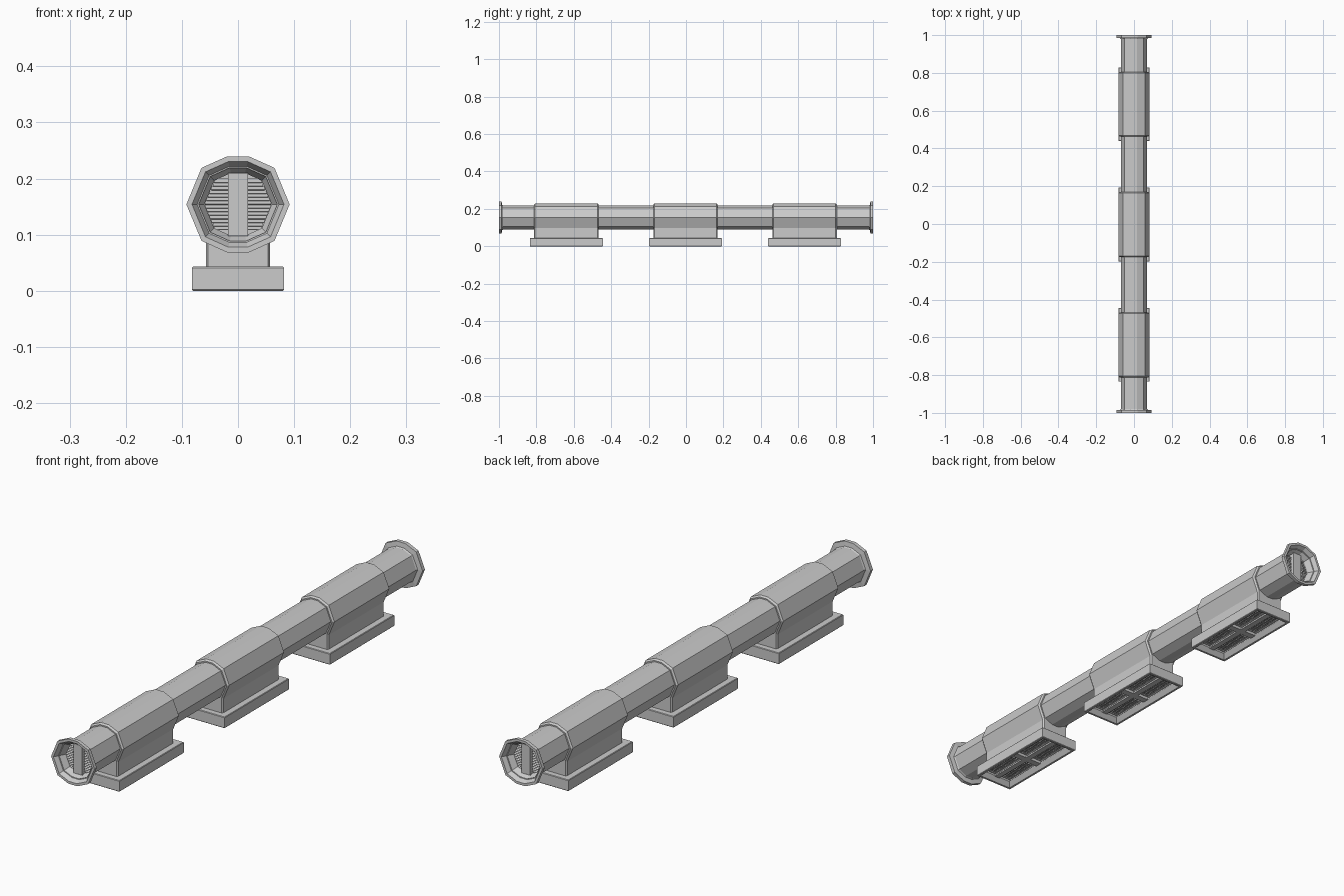
import bpy, bmesh, math
from mathutils import Matrix, Vector

if "Cube" in bpy.data.objects:
    bpy.data.objects.remove(bpy.data.objects["Cube"])

CZ = 0.154      # tube axis height
MID = -0.003    # middle housing position along y


def loft(name, rings):
    """Closed solid skinned through rings with equal point counts."""
    bm = bmesh.new()
    loops = [[bm.verts.new(p) for p in r] for r in rings]
    n = len(loops[0])
    for a, b in zip(loops, loops[1:]):
        for i in range(n):
            j = (i + 1) % n
            bm.faces.new((a[i], a[j], b[j], b[i]))
    bm.faces.new(loops[0])
    bm.faces.new(loops[-1])
    bmesh.ops.recalc_face_normals(bm, faces=bm.faces)
    return finish(name, bm)


def finish(name, bm):
    me = bpy.data.meshes.new(name)
    bm.to_mesh(me)
    bm.free()
    ob = bpy.data.objects.new(name, me)
    bpy.context.collection.objects.link(ob)
    return ob


def add_box(bm, centre, size, tilt=0.0, axis='X'):
    m = (Matrix.Translation(centre) @ Matrix.Rotation(tilt, 4, axis)
         @ Matrix.Diagonal(Vector(size).to_4d()))
    bmesh.ops.create_cube(bm, size=1, matrix=m)


# Octagon whose top and bottom points are cut flat
HALF = [(0.21, 0.93), (0.707, 0.707), (1, 0), (0.707, -0.707), (0.21, -0.93)]
SECTION = HALF + [(-x, z) for x, z in reversed(HALF)]


def tube_ring(y, r):
    return [(x * r, y, CZ + z * r) for x, z in SECTION]


def housing_ring(y, r):
    side = [(x * r, CZ + z * r) for x, z in HALF[:4]] + [(0.707 * r, 0.04)]
    pts = side + [(-x, z) for x, z in reversed(side)]
    return [(x, y, z) for x, z in pts]


def plate_ring(y0, hx, hy, z):
    return [(sx * hx, y0 + sy * hy, z)
            for sx, sy in ((-1, -1), (1, -1), (1, 1), (-1, 1))]


# Long tube with flanged, funnel-shaped mouths
mouth = [(0.935, 0.06), (0.96, 0.06), (1.0, 0.082), (1.0, 0.092),
         (0.986, 0.092), (0.983, 0.07)]
loft("tube", [tube_ring(-y, r) for y, r in mouth]
     + [tube_ring(y, r) for y, r in reversed(mouth)])

# Grilles inside the mouths: centre bar and slats either side
for label, s in (("front", -1), ("back", 1)):
    bm = bmesh.new()
    add_box(bm, (0, s * 0.952, CZ), (0.036, 0.034, 0.112))
    for i in range(14):
        dz = -0.042 + 0.084 * i / 13
        edge = 0.06 - 0.018 * abs(dz) / 0.0424
        for side in (-1, 1):
            add_box(bm, (side * (0.016 + edge) / 2, s * 0.952, CZ + dz),
                    (edge - 0.016, 0.012, 0.0015), s * math.radians(-35))
    finish(label + "_mouth_grille", bm)

# Three housings on hollow base plates with louvred undersides
for label, y0 in (("front", MID - 0.637), ("middle", MID), ("back", MID + 0.637)):
    loft(label + "_housing",
         [housing_ring(y0 + y, r) for y, r in
          ((-0.172, 0.075), (-0.166, 0.081), (0.166, 0.081), (0.172, 0.075))])
    loft(label + "_base",
         [plate_ring(y0, *p) for p in
          ((0.080, 0.193, 0.043), (0.082, 0.195, 0.041), (0.082, 0.195, 0.002),
           (0.080, 0.193, 0.0), (0.072, 0.185, 0.0), (0.060, 0.172, 0.018),
           (0.060, 0.172, 0.034))])
    bm = bmesh.new()
    add_box(bm, (0, y0, 0.025), (0.022, 0.346, 0.02))
    add_box(bm, (0, y0, 0.025), (0.122, 0.026, 0.02))
    for sx in (-1, 1):
        for sy in (-1, 1):
            for i in range(16):
                y = 0.02 + 0.146 * i / 15
                add_box(bm, (sx * 0.0355, y0 + sy * y, 0.024),
                        (0.05, 0.0015, 0.012), math.radians(35))
    finish(label + "_underside_grille", bm)
